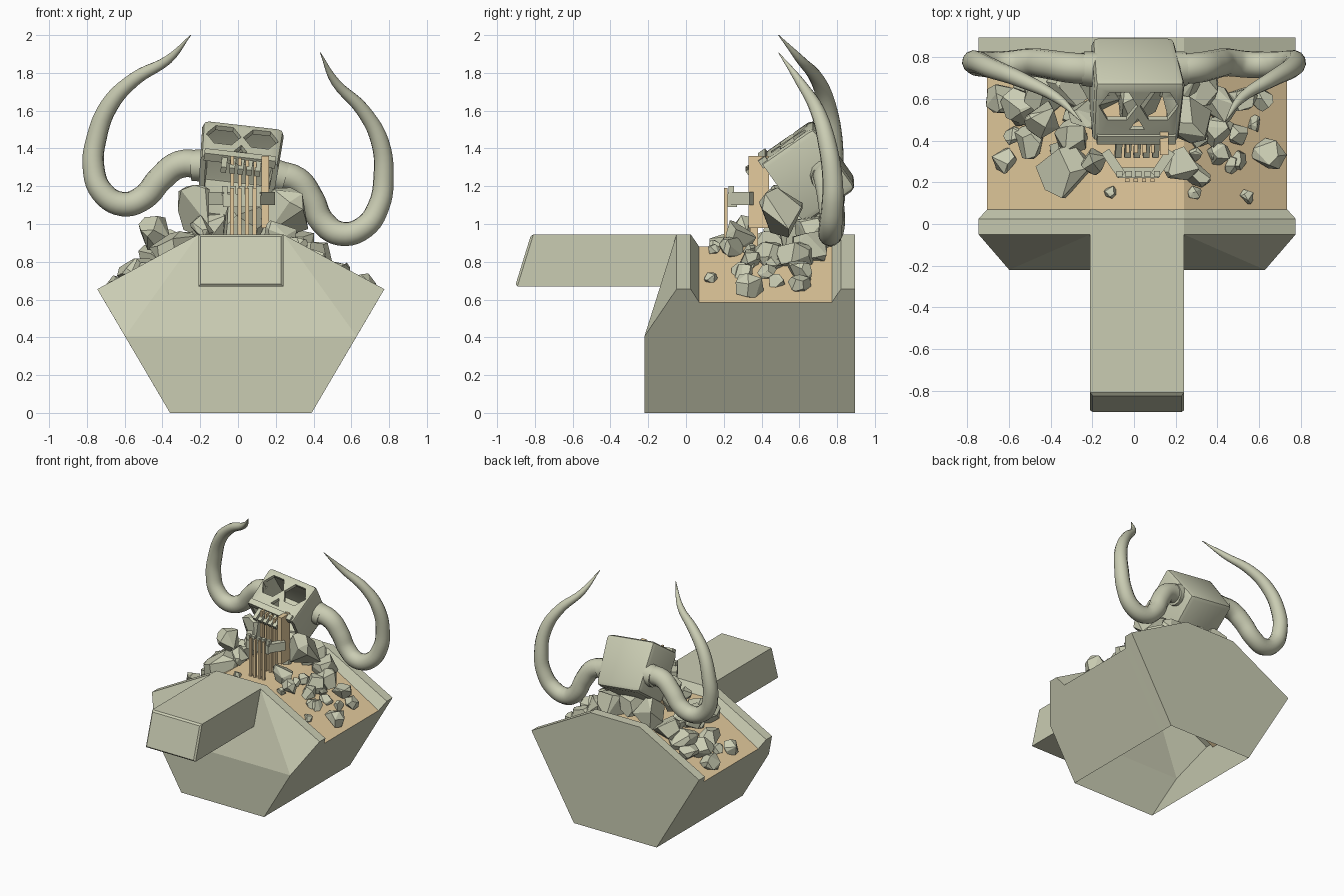
import bpy, bmesh, math, random
from mathutils import Matrix, Vector

random.seed(7)
if "Cube" in bpy.data.objects:
    bpy.data.objects.remove(bpy.data.objects["Cube"])


def material(name, rgb):
    m = bpy.data.materials.new(name)
    m.use_nodes = True
    m.diffuse_color = (*rgb, 1)
    m.node_tree.nodes["Principled BSDF"].inputs["Base Color"].default_value = (*rgb, 1)
    return m


STONE = material("grey green stone", (0.59, 0.605, 0.45))
SAND = material("sand tan", (0.78, 0.6, 0.34))


def finish(bm, name, *mats, matrix=Matrix()):
    bmesh.ops.recalc_face_normals(bm, faces=bm.faces)
    me = bpy.data.meshes.new(name)
    bm.to_mesh(me)
    bm.free()
    ob = bpy.data.objects.new(name, me)
    ob.matrix_world = matrix
    for m in mats:
        me.materials.append(m)
    bpy.context.collection.objects.link(ob)
    return ob


def activate(ob):
    bpy.ops.object.select_all(action="DESELECT")
    ob.select_set(True)
    bpy.context.view_layer.objects.active = ob


def box(name, lo, hi, mat, matrix=Matrix()):
    bm = bmesh.new()
    bmesh.ops.create_cube(bm, size=1)
    for v in bm.verts:
        v.co = [a + (b - a) * (c + 0.5) for a, b, c in zip(lo, hi, v.co)]
    return finish(bm, name, mat, matrix=matrix)


def tube(name, pts, mat):
    """Smooth tube through points, each with its own radius."""
    cu = bpy.data.curves.new(name, "CURVE")
    cu.dimensions = "3D"
    cu.bevel_depth = 1
    cu.bevel_resolution = 4
    cu.resolution_u = 5
    cu.use_fill_caps = True
    sp = cu.splines.new("BEZIER")
    sp.bezier_points.add(len(pts) - 1)
    for p, (co, r) in zip(sp.bezier_points, pts):
        p.co, p.radius = co, r
        p.handle_left_type = p.handle_right_type = "AUTO"
    cu.materials.append(mat)
    ob = bpy.data.objects.new(name, cu)
    bpy.context.collection.objects.link(ob)
    activate(ob)
    bpy.ops.object.convert(target="MESH")
    bpy.ops.object.shade_smooth_by_angle(angle=math.radians(40))


# Six-sided planter, open below: rings from front to back, sunken between two rims
CX = 0.015


def ring(y, half, side, top):
    pts = [(-0.375, 0), (0.375, 0), (half, side), (0.225, top), (-0.225, top), (-half, side)]
    return [(CX + x, y, z) for x, z in pts]


full, low = (0.76, 0.655, 0.945), (0.719, 0.585, 0.88)
rings = [ring(-0.05, *full), ring(0.025, *full), ring(0.07, *low),
         ring(0.772, *low), ring(0.82, *full), ring(0.895, *full)]
bm = bmesh.new()
loops = [[bm.verts.new(p) for p in r] for r in rings]
for i, (a, b) in enumerate(zip(loops, loops[1:])):
    for j in range(1, 6):
        k = (j + 1) % 6
        f = bm.faces.new((a[j], a[k], b[k], b[j]))
        f.material_index = int(i == 2 and j in (2, 3, 4))
bm.faces.new(loops[-1])
# Front panel: upright below, sloping back above, with a triangle at each corner
bl, br, r, tr, tl, l = loops[0]
fbl, fbr, fr, fl = [bm.verts.new((CX + x, -0.22, z)) for x, z in
                    [(-0.375, 0), (0.375, 0), (0.613, 0.405), (-0.613, 0.405)]]
for verts in [(fbl, fbr, fr, fl), (fl, fr, tr, tl), (fr, r, tr), (fl, tl, l),
              (fbr, br, r, fr), (fbl, fl, l, bl)]:
    bm.faces.new(verts)
finish(bm, "planter_body", STONE, SAND)

# Long beam with a slanted, bevelled end
bm = bmesh.new()
bmesh.ops.create_cube(bm, size=1)
for v in bm.verts:
    front, up = v.co.y < 0, v.co.z > 0
    v.co = (CX + v.co.x * 0.45, (-0.82 if up else -0.905) if front else -0.05,
            0.945 if up else 0.67)
edges = [e for e in bm.edges if all(v.co.y < -0.5 for v in e.verts)]
bmesh.ops.bevel(bm, geom=edges, offset=0.012, segments=1, affect="EDGES")
finish(bm, "front_beam", STONE)

# Hollow skull shell, open below, tilted back and rolled
SK = (Matrix.Translation((0.01, 0.40, 1.345)) @ Matrix.Rotation(math.radians(6.5), 4, "Y")
      @ Matrix.Rotation(math.radians(-55), 4, "X"))
bm = bmesh.new()
bmesh.ops.create_cube(bm, size=1)
for v in bm.verts:
    back, up = v.co.y > 0, v.co.z > 0
    half = 0.21 - 0.02 * back + 0.01 * up
    v.co = (math.copysign(half, v.co.x), 0.4 if back else 0, 0.335 if up else 0)
bmesh.ops.delete(bm, geom=[f for f in bm.faces if f.calc_center_median().z < 0.01],
                 context="FACES_ONLY")
bmesh.ops.bevel(bm, geom=[e for e in bm.edges if len(e.link_faces) == 2],
                offset=0.035, segments=2, profile=0.5, affect="EDGES")
skull = finish(bm, "skull", STONE, matrix=SK)
shell = skull.modifiers.new("shell", "SOLIDIFY")
shell.thickness = 0.03
shell.offset = -1


def cutter(sides, x, h, r, turn):
    bm = bmesh.new()
    bmesh.ops.create_cone(bm, cap_ends=True, segments=sides, radius1=r, radius2=r, depth=0.16)
    m = (SK @ Matrix.Translation((x, 0, h)) @ Matrix.Rotation(math.radians(90), 4, "X")
         @ Matrix.Rotation(math.radians(turn), 4, "Z"))
    ob = finish(bm, "hole_cutter", STONE, matrix=m)
    ob.hide_render = True
    mod = skull.modifiers.new("hole", "BOOLEAN")
    mod.operation = "DIFFERENCE"
    mod.object = ob
    return ob


cutters = [cutter(6, -0.099, 0.2, 0.093, 30), cutter(6, 0.099, 0.2, 0.093, 30),
           cutter(3, 0, 0.085, 0.042, 0)]
activate(skull)
for mod in list(skull.modifiers):
    bpy.ops.object.modifier_apply(modifier=mod.name)
bpy.ops.object.shade_smooth_by_angle(angle=math.radians(35))
for c in cutters:
    bpy.data.objects.remove(c)

# Upper lip ridge and teeth
box("upper_lip", (-0.19, -0.018, -0.01), (0.19, 0.03, 0.035), STONE, SK)
for i in range(5):
    x = -0.08 + 0.045 * i
    box("upper_tooth", (x - 0.015, -0.005, -0.1), (x + 0.015, 0.03, 0), STONE, SK)

# Lower jaw: front bar, two short flared arms, teeth
JX = 0.02
box("jaw_front", (JX - 0.1, 0.22, 1.09), (JX + 0.1, 0.27, 1.16), STONE)
for s in (-1, 1):
    turn = Matrix.Translation((JX + s * 0.09, 0.25, 1.125)) @ Matrix.Rotation(-s * 0.6, 4, "Z")
    box("jaw_arm", (-0.022, -0.02, -0.025), (0.022, 0.12, 0.045), STONE, turn)
for i in range(5):
    x = JX - 0.09 + 0.045 * i
    box("lower_tooth", (x - 0.015, 0.225, 1.15), (x + 0.015, 0.255, 1.2), STONE)

# Strands running from the mouth down into the sand
for i in range(4):
    x = -0.03 + 0.04 * i
    box("back_strand", (x - 0.009, 0.34, 0.87), (x + 0.009, 0.38, 1.36 - 0.01 * i), SAND)
    box("front_strand", (x - 0.012, 0.202, 0.87), (x + 0.008, 0.219, 1.19), SAND)
box("broad_strand", (0.125, 0.33, 0.98), (0.165, 0.44, 1.36), SAND)

# Horns: one path, mirrored and rolled for the other side
path = [((-0.17, 0.74, 1.31), 0.074), ((-0.31, 0.75, 1.315), 0.073), ((-0.41, 0.765, 1.24), 0.07),
        ((-0.5, 0.775, 1.14), 0.067), ((-0.61, 0.765, 1.105), 0.065), ((-0.72, 0.765, 1.17), 0.062),
        ((-0.765, 0.775, 1.3), 0.058), ((-0.75, 0.775, 1.45), 0.054), ((-0.68, 0.745, 1.63), 0.048),
        ((-0.55, 0.695, 1.765), 0.038), ((-0.37, 0.605, 1.87), 0.024), ((-0.25, 0.49, 2.0), 0.002)]
collar = [((-0.18, 0.74, 1.31), 0.086), ((-0.245, 0.745, 1.31), 0.082)]
pivot = Vector((0.005, 0, 1.29))
roll = Matrix.Rotation(math.radians(15.5), 3, "Y")


def mirrored(pts):
    return [(pivot + roll @ Vector((-x, y, z - pivot.z)), r) for (x, y, z), r in pts]


for part, pts in (("horn", path), ("horn_collar", collar)):
    tube("right_" + part, pts, STONE)
    tube("left_" + part, mirrored(pts), STONE)


# Rubble: chunky faceted hulls resting on the sloping sand
def ground(x):
    return 0.88 - max(0, abs(x - CX) - 0.225) * 0.597


def rock(x, y, z, r, tall=1.0):
    bm = bmesh.new()
    scale = Vector((random.uniform(0.85, 1.1), random.uniform(0.85, 1.1), tall)) * r
    turn = Matrix.Rotation(random.uniform(0, 3), 3, "Z")
    for i in range(20):
        p = Vector([random.gauss(0, 1) for _ in range(3)])
        p /= sum(c ** 4 for c in p) ** 0.25
        bm.verts.new(turn @ (p * scale * 0.92))
    bmesh.ops.convex_hull(bm, input=bm.verts)
    bmesh.ops.delete(bm, geom=[v for v in bm.verts if not v.link_faces], context="VERTS")
    bmesh.ops.dissolve_limit(bm, angle_limit=0.4, verts=bm.verts, edges=bm.edges)
    finish(bm, "rock", STONE, matrix=Matrix.Translation((x, y, z)))


# Tall core boulders under the skull
for x, y, z, r, tall in [(-0.23, 0.5, 1.07, 0.1, 1.5), (0.26, 0.5, 1.06, 0.12, 1.2),
                         (0, 0.62, 0.96, 0.16, 1), (0.2, 0.68, 0.94, 0.12, 1),
                         (-0.16, 0.68, 0.98, 0.14, 1.1), (-0.43, 0.5, 0.95, 0.1, 1),
                         (0.22, 0.28, 0.94, 0.085, 1.1), (-0.19, 0.3, 0.97, 0.06, 1.4)]:
    rock(x, y, z, r, tall)

# Loose rocks: x, y, radius
for x, y, r in [(-0.62, 0.3, 0.07), (-0.34, 0.26, 0.13), (-0.28, 0.43, 0.1), (-0.5, 0.4, 0.09),
                (-0.54, 0.57, 0.11), (-0.64, 0.6, 0.085), (-0.42, 0.64, 0.12), (-0.3, 0.68, 0.12),
                (-0.5, 0.7, 0.08), (0.4, 0.33, 0.065), (0.38, 0.45, 0.09), (0.4, 0.58, 0.1),
                (0.52, 0.6, 0.075), (0.32, 0.66, 0.11), (0.65, 0.34, 0.085), (0.61, 0.6, 0.06),
                (0.3, 0.24, 0.07), (0.48, 0.28, 0.05), (0.29, 0.15, 0.035), (0.54, 0.13, 0.035),
                (-0.11, 0.15, 0.03), (0.5, 0.43, 0.05)]:
    rock(x, y, ground(x) + r * 0.45, r, 0.85)

# Small scattered chips
for i in range(14):
    s = -1 if i % 2 else 1
    x, y, r = s * random.uniform(0.25, 0.6), random.uniform(0.28, 0.7), random.uniform(0.03, 0.05)
    rock(x, y, ground(x) + r * 0.5, r)
